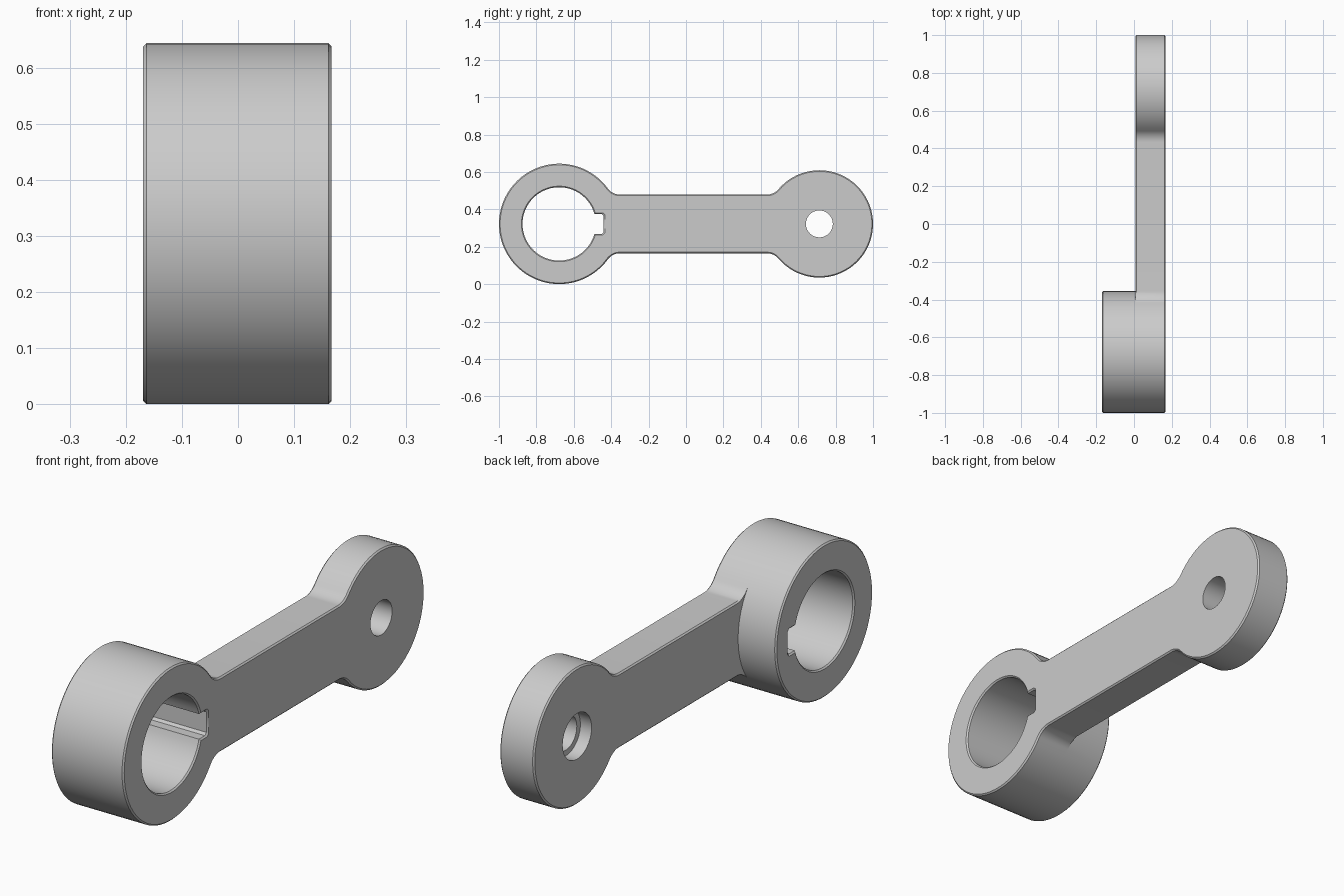
import bpy, bmesh
from math import sin, cos, pi, atan2, asin, sqrt

if "Cube" in bpy.data.objects:
    bpy.data.objects.remove(bpy.data.objects["Cube"])

X0, XP, X1 = -0.169, 0.007, 0.167      # hub back, plate back, common front
ZC, HY, HR = 0.322, -0.678, 0.322      # axis height, hub centre and radius
EY, ER = 0.713, 0.287                  # small end centre and radius
H, F, C = 0.157, 0.08, 0.006           # arm half height, fillet, chamfer
BR, KW, KL = 0.196, 0.053, 0.238       # bore radius, key half width, key reach
PIN, CB, CBD = 0.072, 0.096, 0.052     # pin hole, counterbore radius and depth

DH = sqrt((HR + F) ** 2 - (H + F) ** 2)
DE = sqrt((ER + F) ** 2 - (H + F) ** 2)
AH, AE = atan2(H + F, DH), atan2(H + F, DE)


def arc(y, z, r, a, b, n):
    return [(y + r * cos(a + (b - a) * i / n), z + r * sin(a + (b - a) * i / n))
            for i in range(n + 1)]


def hub_arc(d):
    return arc(HY, 0, HR - d, AH, 2 * pi - AH, 56)


def hub_inner(d):
    return arc(HY, 0, HR - d, -AH, AH, 14)[1:-1]


def arm_outline(d, fade=False):
    # lower fillet at the hub (inset may fade out into the hub), then the small end
    low, n = [], 10
    for i in range(1, n + 1):
        t = i / n
        r = F + (d * t * t if fade else d)
        a = (pi - AH) + (AH - pi / 2) * t
        low.append((HY + DH + r * cos(a), -H - F + r * sin(a)))
    low += arc(EY - DE, -H - F, F + d, pi / 2, AE, n)
    end = arc(EY, 0, ER - d, AE - pi, pi - AE, 56)[1:-1]
    return low + end + [(y, -z) for y, z in reversed(low)]


def bore(d):
    r, w, l, q = BR + d, KW + d, KL + d, 0.01
    k = asin(w / r)
    return arc(HY, 0, r, k, 2 * pi - k, 56) + [
        (HY + l - q, -w), (HY + l, -w + q), (HY + l, w - q), (HY + l - q, w)]


def ring(r):
    return arc(EY, 0, r, 0, 2 * pi, 40)[:-1]


bm = bmesh.new()


def verts(x, pts):
    return [bm.verts.new((x, y, z + ZC)) for y, z in pts]


def skin(*sections):
    # wall through successive (x, closed loop) sections
    loops = [verts(x, p) for x, p in sections]
    for a, b in zip(loops, loops[1:]):
        for i in range(len(a)):
            j = (i + 1) % len(a)
            bm.faces.new((a[i], a[j], b[j], b[i]))


def cap(x, *outlines):
    # flat face with holes
    edges = []
    for p in outlines:
        v = verts(x, p)
        edges += [bm.edges.new((v[i - 1], v[i])) for i in range(len(v))]
    bmesh.ops.triangle_fill(bm, edges=edges, use_beauty=True, normal=(1, 0, 0))


def hub(d):
    return hub_arc(d) + hub_inner(d)


def plate(d):
    return hub_arc(d) + arm_outline(d)


# hub sleeve, plate rim, keyed bore, counterbored pin hole
back = arm_outline(C, True)
skin((X0, hub(C)), (X0 + C, hub(0)), (XP, hub(0)))
skin((XP, hub_arc(0) + back), (XP + C, plate(0)), (X1 - C, plate(0)), (X1, plate(C)))
skin((X0, bore(C)), (X0 + C, bore(0)), (X1 - C, bore(0)), (X1, bore(C)))
skin((XP, ring(CB)), (XP + CBD, ring(CB)), (XP + CBD, ring(PIN)), (X1, ring(PIN)))

# flat faces
cap(X0, hub(C), bore(C))
cap(X1, plate(C), bore(C), ring(PIN))
ends = hub_arc(0)
cap(XP, [ends[-1]] + back + [ends[0]] + hub_inner(0)[::-1], ring(CB))

bmesh.ops.remove_doubles(bm, verts=bm.verts[:], dist=1e-5)
bmesh.ops.recalc_face_normals(bm, faces=bm.faces[:])
mesh = bpy.data.meshes.new("lever_arm")
bm.to_mesh(mesh)
bm.free()
obj = bpy.data.objects.new("lever_arm", mesh)
bpy.context.collection.objects.link(obj)
bpy.context.view_layer.objects.active = obj
obj.select_set(True)
bpy.ops.object.shade_smooth_by_angle(angle=pi / 6)
